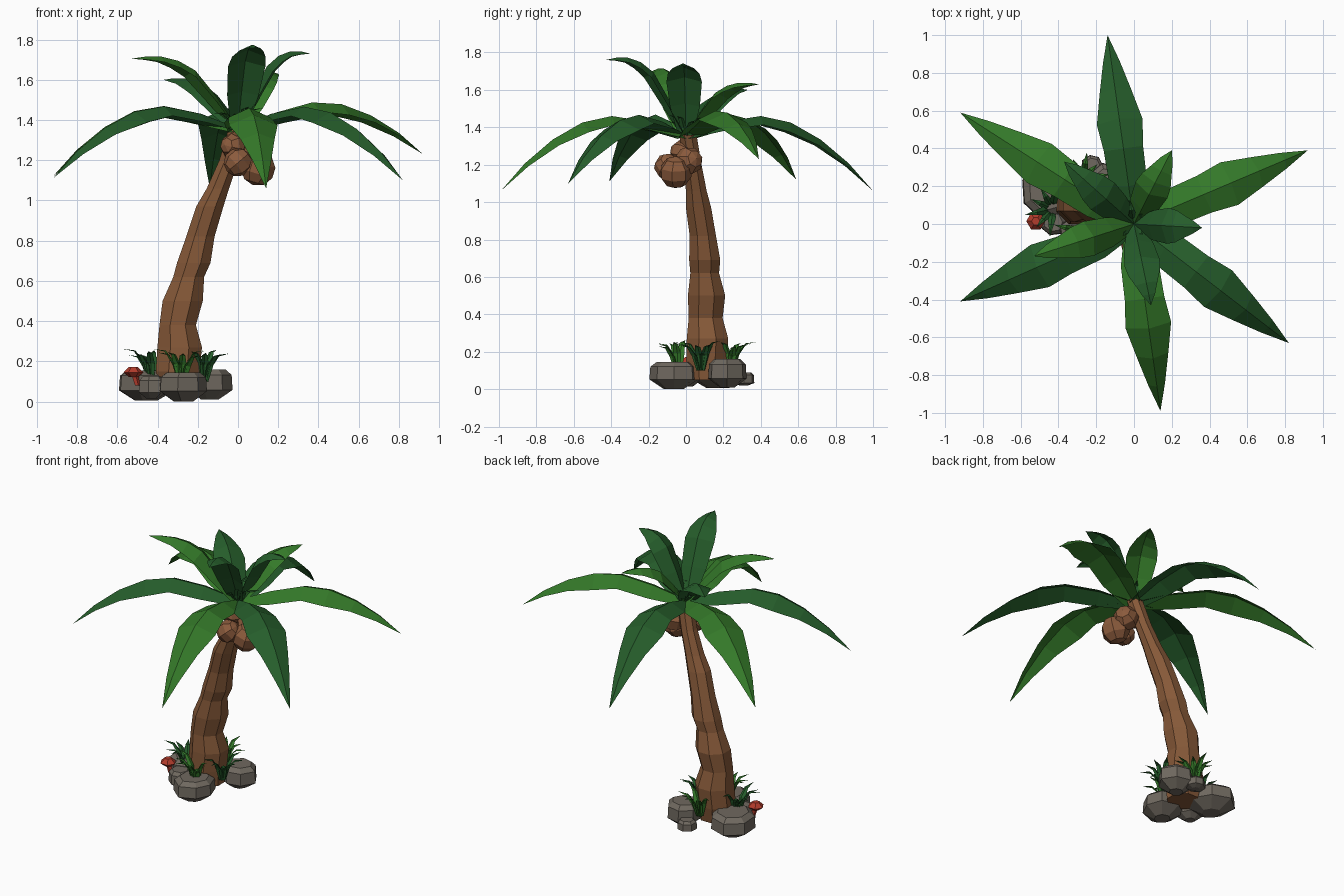
import bpy, bmesh, math, random
from mathutils import Vector

random.seed(4)
cube = bpy.data.objects.get("Cube")
if cube:
    bpy.data.objects.remove(cube, do_unlink=True)


def material(name, rgb):
    m = bpy.data.materials.new(name)
    m.use_nodes = True
    color = (*rgb, 1)
    m.diffuse_color = color
    bsdf = m.node_tree.nodes["Principled BSDF"]
    bsdf.inputs["Base Color"].default_value = color
    bsdf.inputs["Roughness"].default_value = 0.9
    return m


BARK = material("bark brown", (0.24, 0.1, 0.04))
SHELL = material("coconut brown", (0.26, 0.105, 0.046))
LIGHT = material("light leaf green", (0.034, 0.19, 0.022))
DARK = material("dark leaf green", (0.019, 0.11, 0.024))
STONE = material("stone grey", (0.16, 0.14, 0.115))
RED = material("mushroom red", (0.45, 0.045, 0.025))


def finish(bm, name, mat):
    mesh = bpy.data.meshes.new(name)
    bm.to_mesh(mesh)
    bm.free()
    mesh.materials.append(mat)
    ob = bpy.data.objects.new(name, mesh)
    bpy.context.collection.objects.link(ob)
    return ob


def loft(name, mat, rings, sides, turn=0.0, wobble=0.0):
    """Closed solid through horizontal rings given as (x, y, z, radius)."""
    bm = bmesh.new()
    scale = [1 + random.uniform(-wobble, wobble) for _ in range(sides)]
    loops = []
    for x, y, z, r in rings:
        loop = []
        for i in range(sides):
            a = turn + math.tau * i / sides
            loop.append(bm.verts.new((x + r * scale[i] * math.cos(a),
                                      y + r * scale[i] * math.sin(a), z)))
        loops.append(loop)
    for low, high in zip(loops, loops[1:]):
        for i in range(sides):
            j = (i + 1) % sides
            bm.faces.new((low[i], low[j], high[j], high[i]))
    bm.faces.new(loops[0][::-1])
    bm.faces.new(loops[-1])
    return finish(bm, name, mat)


def blade(bm, path, widths, fold):
    """Folded leaf along a path, with a raised midrib and drooping edges."""
    flat = (path[-1] - path[0]) * Vector((1, 1, 0))
    left = Vector((0, 0, 1)).cross(flat.normalized())
    rows = []
    for i, p in enumerate(path):
        tangent = path[min(i + 1, len(path) - 1)] - path[max(i - 1, 0)]
        up = tangent.cross(left).normalized()
        w = widths[i]
        points = (p + left * w - up * w * fold, p, p - left * w - up * w * fold)
        rows.append([bm.verts.new(q) for q in points])
    for a, b in zip(rows, rows[1:]):
        for k in (0, 1):
            bm.faces.new((a[k], a[k + 1], b[k + 1], b[k]))
    bmesh.ops.remove_doubles(bm, verts=bm.verts, dist=0.0005)


# Trunk: bulging segments that lean and curve towards the crown
trunk_rings = [
    (-0.29, 0.11, 0.05, 0.1), (-0.3, 0.11, 0.15, 0.118), (-0.29, 0.115, 0.27, 0.12),
    (-0.3, 0.105, 0.38, 0.098), (-0.275, 0.11, 0.5, 0.108), (-0.245, 0.1, 0.62, 0.083),
    (-0.22, 0.1, 0.69, 0.09), (-0.187, 0.09, 0.82, 0.076), (-0.14, 0.067, 0.97, 0.073),
    (-0.1, 0.055, 1.06, 0.06), (-0.045, 0.035, 1.2, 0.052), (0, 0.01, 1.36, 0.05)]
loft("trunk", BARK, trunk_rings, 8, turn=math.pi / 8)

# Crown fronds: a long drooping lower ring and a short rising upper ring
STEPS = (0, 0.2, 0.4, 0.56, 0.72, 0.87, 1)
LOWER_LIFT = (1.36, 1.43, 1.465, 1.435, 1.35, 1.23, 1.09)
LOWER_WIDTH = (0.05, 0.1, 0.105, 0.122, 0.085, 0.045, 0)
UPPER_LIFT = (0, 0.45, 0.83, 0.97, 1.03, 1.03, 1)
UPPER_WIDTH = (0.04, 0.08, 0.095, 0.085, 0.06, 0.035, 0)

lower_tips = [(-0.14, 1.0, 1.06, DARK), (0.92, 0.39, 1.23, LIGHT), (0.82, -0.63, 1.10, DARK),
              (0.14, -0.99, 1.06, LIGHT), (-0.92, -0.41, 1.11, DARK), (-0.92, 0.59, 1.12, LIGHT)]
for n, (x, y, z, mat) in enumerate(lower_tips):
    bm = bmesh.new()
    path = [Vector((x * t, y * t, h + (z - 1.09) * t * t))
            for t, h in zip(STEPS, LOWER_LIFT)]
    blade(bm, path, LOWER_WIDTH, 0.45)
    finish(bm, f"lower_frond_{n + 1}", mat)

upper_tips = [(0.2, 0.39, 1.63, LIGHT), (0.36, -0.02, 1.73, DARK), (0.09, -0.43, 1.76, DARK),
              (-0.53, -0.17, 1.705, LIGHT), (-0.37, 0.33, 1.6, DARK)]
for n, (x, y, z, mat) in enumerate(upper_tips):
    bm = bmesh.new()
    path = [Vector((x * t, y * t, 1.36 + (z - 1.36) * h))
            for t, h in zip(STEPS, UPPER_LIFT)]
    blade(bm, path, UPPER_WIDTH, 0.45)
    finish(bm, f"upper_frond_{n + 1}", mat)


# Tufts: small arching blades fanned around a point
def tuft(name, mat, x, y, z, reach, height, count, aim=0.0, spread=math.tau):
    bm = bmesh.new()
    for i in range(count):
        a = aim + spread * (i / count - 0.5)
        r = reach * random.uniform(0.75, 1.1)
        h = height * random.uniform(0.8, 1.05)
        path = [Vector((x + math.cos(a) * r * t, y + math.sin(a) * r * t, z + h * k))
                for t, k in ((0.08, 0), (0.25, 0.6), (0.55, 0.95), (1, 1))]
        blade(bm, path, (0.014, 0.022, 0.014, 0), 0.4)
    finish(bm, name, mat)


tuft("crown_tuft", DARK, 0, 0, 1.3, 0.13, 0.16, 9)
for n, (x, y, mat) in enumerate([(-0.43, 0.08, DARK), (-0.28, -0.04, LIGHT),
                                 (-0.17, 0.08, DARK), (-0.27, 0.24, LIGHT)]):
    outward = math.atan2(y - 0.11, x + 0.29)
    tuft(f"grass_tuft_{n + 1}", mat, x, y, 0.1, 0.14, 0.16, 6, outward, math.pi * 1.2)

# Coconuts hanging under the crown
for n, (x, y, z, r) in enumerate([(0.1, -0.055, 1.16, 0.088), (0.0, -0.1, 1.19, 0.072),
                                  (0.075, 0.015, 1.22, 0.078), (-0.025, -0.02, 1.27, 0.065)]):
    bm = bmesh.new()
    bmesh.ops.create_uvsphere(bm, u_segments=7, v_segments=5, radius=r)
    ob = finish(bm, f"coconut_{n + 1}", SHELL)
    ob.location = (x, y, z)
    ob.rotation_euler = (0.4 * n, 0.3 + 0.5 * n, 0.7 * n)

# Rocks: flat-topped stones that taper underneath
for n, (x, y, r, top) in enumerate([(-0.27, -0.065, 0.125, 0.145), (-0.46, 0.17, 0.14, 0.155),
                                    (-0.145, 0.22, 0.11, 0.16), (-0.43, 0.01, 0.075, 0.125),
                                    (-0.22, 0.31, 0.06, 0.09)]):
    rings = [(x, y, 0.005 * n, r * 0.4), (x, y, top * 0.36, r),
             (x, y, top * 0.83, r * 0.96), (x, y, top, r * 0.7)]
    loft(f"rock_{n + 1}", STONE, rings, 7, turn=0.9 * n, wobble=0.08)

# Mushroom beside the rocks
loft("mushroom_stem", RED, [(-0.5, 0.015, 0.08, 0.015), (-0.515, 0.015, 0.135, 0.018)], 5)
loft("mushroom_cap", RED, [(-0.52, 0.015, 0.122, 0.022), (-0.52, 0.015, 0.145, 0.05),
                           (-0.52, 0.015, 0.172, 0.022)], 6)
